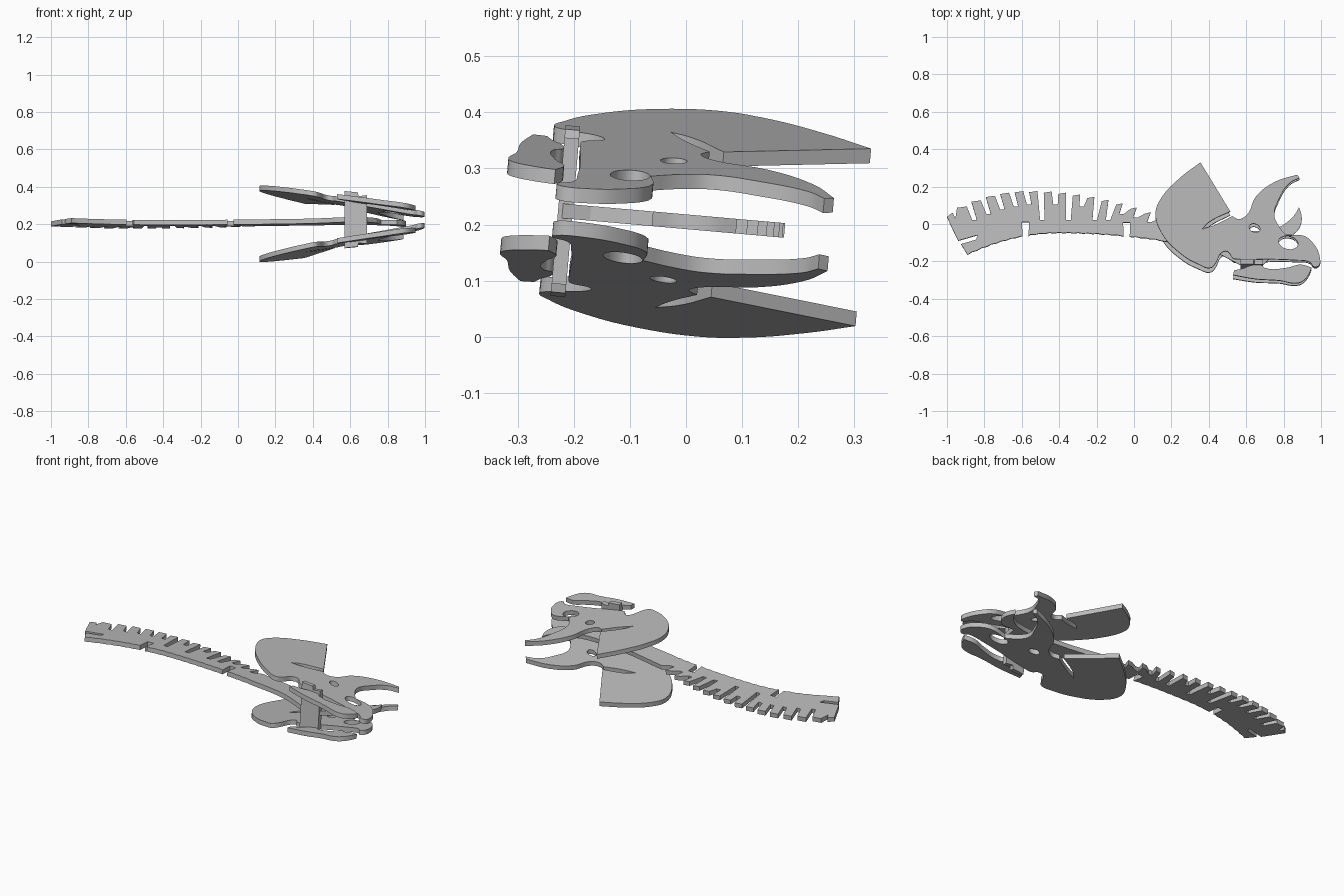
import bpy, bmesh, math
from mathutils import Vector

cube = bpy.data.objects.get("Cube")
if cube:
    bpy.data.objects.remove(cube)

grey = bpy.data.materials.new("plain grey board")
grey.use_nodes = True
grey.diffuse_color = (.5, .5, .5, 1)
grey.node_tree.nodes["Principled BSDF"].inputs["Base Color"].default_value = (.5, .5, .5, 1)

THICK = .026
LEAN = .088      # the whole assembly rests tipped about its long axis
MID = .205


def settle(v):
    """Tip a point of the upright assembly into its resting pose."""
    return Vector((v.x, v.y + LEAN * v.z, MID + v.z - LEAN * v.y))


def plate(name, loops, place):
    """Cut a board from closed outlines; points with a third value are corners."""
    curve = bpy.data.curves.new(name, 'CURVE')
    curve.dimensions = '2D'
    curve.fill_mode = 'BOTH'
    curve.extrude = THICK / 2
    curve.resolution_u = 5
    for loop in loops:
        spline = curve.splines.new('BEZIER')
        spline.bezier_points.add(len(loop) - 1)
        spline.use_cyclic_u = True
        for bp, p in zip(spline.bezier_points, loop):
            bp.co = (p[0], p[1], 0)
            kind = 'VECTOR' if len(p) > 2 else 'AUTO'
            bp.handle_left_type = bp.handle_right_type = kind
    obj = bpy.data.objects.new(name, curve)
    bpy.context.collection.objects.link(obj)
    bpy.ops.object.select_all(action='DESELECT')
    obj.select_set(True)
    bpy.context.view_layer.objects.active = obj
    bpy.ops.object.convert(target='MESH')
    obj = bpy.context.view_layer.objects.active
    bm = bmesh.new()
    bm.from_mesh(obj.data)
    bmesh.ops.remove_doubles(bm, verts=bm.verts, dist=.0001)
    for v in bm.verts:
        v.co = settle(place(v.co))
    bmesh.ops.recalc_face_normals(bm, faces=bm.faces)
    bm.to_mesh(obj.data)
    bm.free()
    obj.data.materials.clear()
    obj.data.materials.append(grey)
    bpy.ops.object.shade_smooth_by_angle(angle=math.radians(30))
    return obj


def ellipse(cx, cy, rx, ry, turn=0):
    pts = []
    for i in range(8):
        a = math.tau * i / 8
        x, y = rx * math.cos(a), ry * math.sin(a)
        pts.append((cx + x * math.cos(turn) - y * math.sin(turn),
                    cy + x * math.sin(turn) + y * math.cos(turn)))
    return pts


def corners(pts):
    return [(x, y, 1) for x, y in pts]


def sloped(side, start, slope):
    """Mirrored placement of a side board that closes in towards the nose."""
    def place(v):
        height = start - slope * v.x - THICK / 2
        return Vector((v.x, v.y - .009, side * (height + v.z)))
    return place


# Skull sides: frill, cheek, beak, brow horn and the slot behind the horn
skull = [(.355, .325, 1), (.24, .235), (.145, .13), (.115, .05), (.15, -.06),
         (.25, -.165), (.345, -.22), (.41, -.238), (.435, -.215), (.47, -.155),
         (.5, -.15), (.53, -.185), (.57, -.19, 1), (.86, -.19), (.94, -.2),
         (.965, -.225), (.99, -.215), (.993, -.17), (.965, -.107), (.91, -.06),
         (.815, -.06, 1), (.775, -.01), (.75, .05), (.775, .135), (.83, .22),
         (.885, .25, 1), (.872, .267, 1), (.75, .225), (.65, .144), (.605, .05),
         (.56, .025), (.525, .04, 1), (.44, -.005), (.365, -.032, 1),
         (.4, .005), (.515, .065, 1)]
eye = ellipse(.645, -.022, .03, .022, -.4)
nostril = ellipse(.825, -.097, .052, .034, -.2)

# Lower jaw boards
jaw = [(.53, -.275, 1), (.535, -.25, 1), (.58, -.24), (.63, -.222), (.68, -.22),
       (.7, -.235), (.82, -.232), (.89, -.215), (.95, -.23, 1), (.935, -.265),
       (.9, -.305), (.86, -.315), (.78, -.302), (.65, -.295)]

for side, label in ((1, "upper"), (-1, "lower")):
    plate("skull_side_" + label, [skull, eye, nostril], sloped(side, .222, .18))
    plate("jaw_side_" + label, [jaw], sloped(side, .205, .14))


# Spine: arched strip with a comb of upright teeth and assembly notches
def top_edge(x):
    d = x + .57
    return .176 - (.7 if d < 0 else .28) * d * d


def bottom_edge(x):
    d = x + .4
    return -.05 - (.48 if d < 0 else .137) * d * d


spine = [(-1, .037), (-.97, .06), (-.955, .03)]
count, first, pitch = 14, -.915, .0757
for i in range(count):
    x = first + pitch * i
    tip = top_edge(x)
    depth = .09 - .004 * i
    width = .026 - .0008 * i
    lean = .025 * math.cos(math.pi * i / (count - 1))
    spine += [(x - width - lean * .2, tip - .007), (x + width - lean * .2, tip)]
    gap = x + pitch / 2
    base = .02 if i in (5, 7, 9, 10) else top_edge(gap) - depth
    spine += [(gap - .012 + lean, base), (gap + .012 + lean, base)]
spine += [(.14, .03)]

steps = 40
notches = {round((.14 + c) / 1.03 * steps): c for c in (.59, .04)}
for i in range(steps + 1):
    x = .14 - 1.03 * i / steps
    y = bottom_edge(x)
    if i in notches:
        spine += [(x + .017, y), (x + .02, y + .075),
                  (x - .018, y + .075), (x - .015, y)]
    else:
        spine.append((x, y + .004 * (i % 2)))
spine += [(-.925, -.108), (-.845, -.085), (-.835, -.06), (-.94, -.09), (-.955, -.06)]
plate("spine", [corners(spine)], lambda v: v.copy())

# Centre board inside the skull, rising into the nose horn
keel = [(.14, -.09, 1), (.4, -.14), (.57, -.22, 1), (.69, -.22, 1), (.74, -.17, 1),
        (.765, -.06, 1), (.85, -.06, 1), (.885, -.02), (.897, .035), (.882, .09, 1),
        (.86, .05), (.82, .01), (.77, -.02), (.5, -.03), (.14, .03, 1)]
plate("nose_horn_keel", [keel], lambda v: v.copy())

# Cross bar that locks the sides and jaws together
bar = [(.57, .152), (.64, .145), (.645, .125), (.69, .13)]
bar += [(x, -z) for x, z in reversed(bar)]
plate("jaw_cross_bar", [corners(bar)], lambda v: Vector((v.x, v.z - .215, v.y)))
